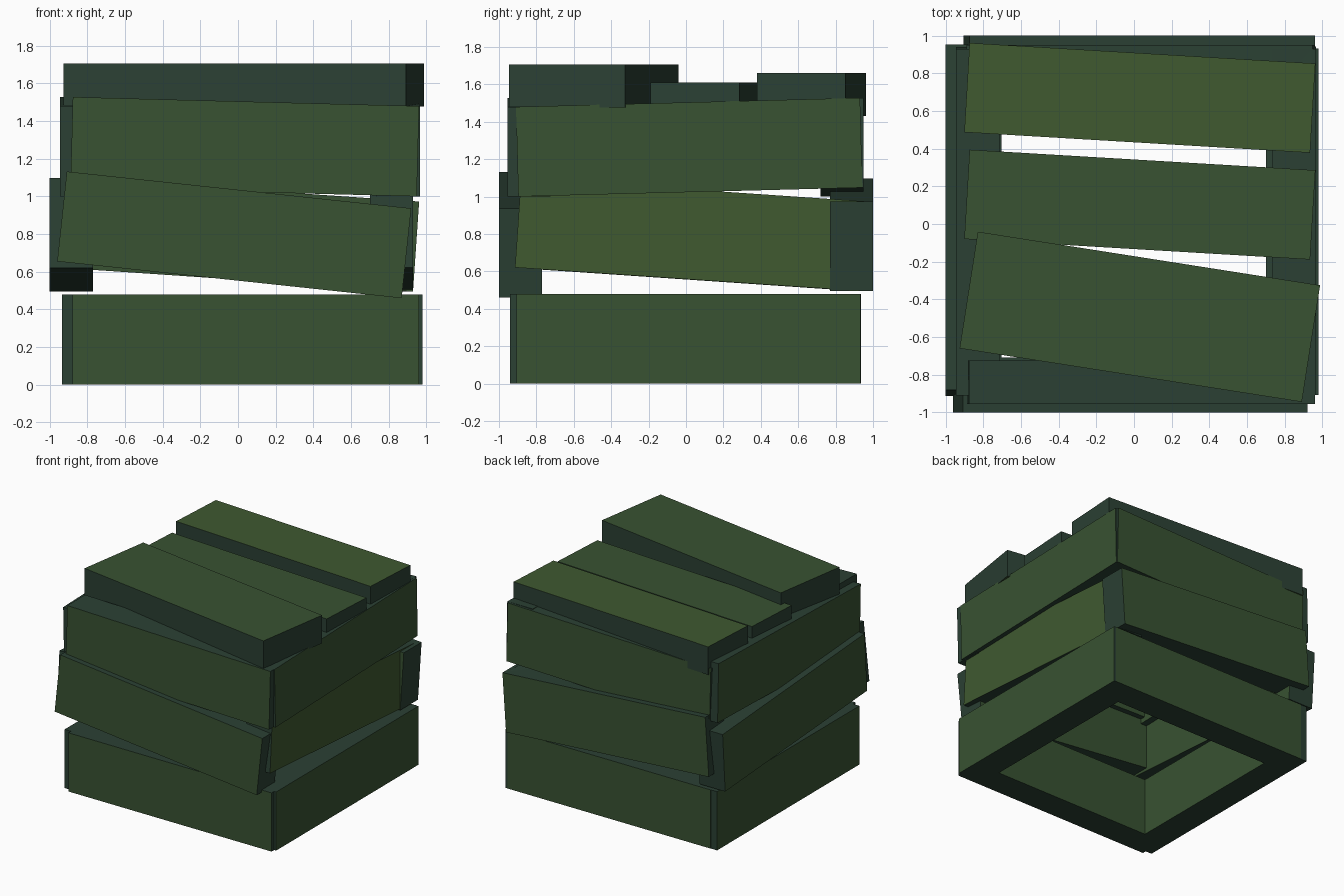
import bpy, bmesh
from math import radians
from mathutils import Matrix

if "Cube" in bpy.data.objects:
    bpy.data.objects.remove(bpy.data.objects["Cube"])

L, H, T = 1.84, 0.48, 0.23      # plank length, height, thickness


def material(name, rgb):
    m = bpy.data.materials.new(name)
    m.diffuse_color = (*rgb, 1)
    m.use_nodes = True
    m.node_tree.nodes["Principled BSDF"].inputs["Base Color"].default_value = m.diffuse_color
    return m


green = material("painted_green", (0.040, 0.085, 0.032))
bright = material("bright_green", (0.050, 0.100, 0.030))
edge = material("edge_green", (0.024, 0.052, 0.034))


def plank(name, size, centre, rot, broad_axis, face_mat=green):
    """Box whose two broad faces take face_mat, the narrow ones the edge colour."""
    bm = bmesh.new()
    bmesh.ops.create_cube(bm, size=1)
    bm.normal_update()
    for f in bm.faces:
        f.material_index = 0 if abs(f.normal[broad_axis]) > 0.5 else 1
    bmesh.ops.transform(bm, matrix=Matrix.Diagonal((*size, 1)), verts=bm.verts)
    me = bpy.data.meshes.new(name)
    bm.to_mesh(me)
    bm.free()
    me.materials.append(face_mat)
    me.materials.append(edge)
    ob = bpy.data.objects.new(name, me)
    ob.location = centre
    ob.rotation_euler = [radians(a) for a in rot]
    bpy.context.collection.objects.link(ob)
    return ob


def wall_x(name, x, y, z, slope, mat=green):
    """Front or back plank, running along x; slope is positive when rising to +x."""
    plank(name, (L, T, H), (x, y, z), (0, -slope, 0), 1, mat)


def wall_y(name, x, y, z, slope, mat=green):
    """Left or right plank, running along y; slope is positive when rising to +y."""
    plank(name, (T, L, H), (x, y, z), (slope, 0, 0), 0, mat)


# bottom layer, level
wall_x("bottom_front_plank", 0.042, -0.825, 0.24, 0)
wall_x("bottom_back_plank", 0.042, 0.82, 0.24, 0)
wall_y("bottom_left_plank", -0.82, 0.013, 0.24, 0)
wall_y("bottom_right_plank", 0.865, 0.013, 0.24, 0)

# middle layer, strongly crooked
wall_x("middle_front_plank", -0.02, -0.885, 0.796, -6.1)
wall_x("middle_back_plank", 0.028, 0.885, 0.796, -3.9)
wall_y("middle_left_plank", -0.885, 0.02, 0.796, -3.9)
wall_y("middle_right_plank", 0.815, 0.02, 0.798, -3.9, bright)

# upper layer, slightly crooked
wall_x("upper_front_plank", 0.036, -0.84, 1.264, -1.5)
wall_x("upper_back_plank", 0.036, 0.835, 1.264, 1.5)
wall_y("upper_left_plank", -0.83, 0.015, 1.264, 1.5)
wall_y("upper_right_plank", 0.852, 0.017, 1.264, 1.5)

# lid boards: name, y, width, top height, turn, colour
for name, y, width, top, turn, mat in (
        ("lid_back_board", 0.67, 0.475, 1.66, -3.4, bright),
        ("lid_middle_board", 0.103, 0.475, 1.61, -3.4, green),
        ("lid_front_board", -0.493, 0.627, 1.707, -8.9, green)):
    plank(name, (L, width, T), (0.031, y, top - T / 2), (0, 0, turn), 2, mat)
